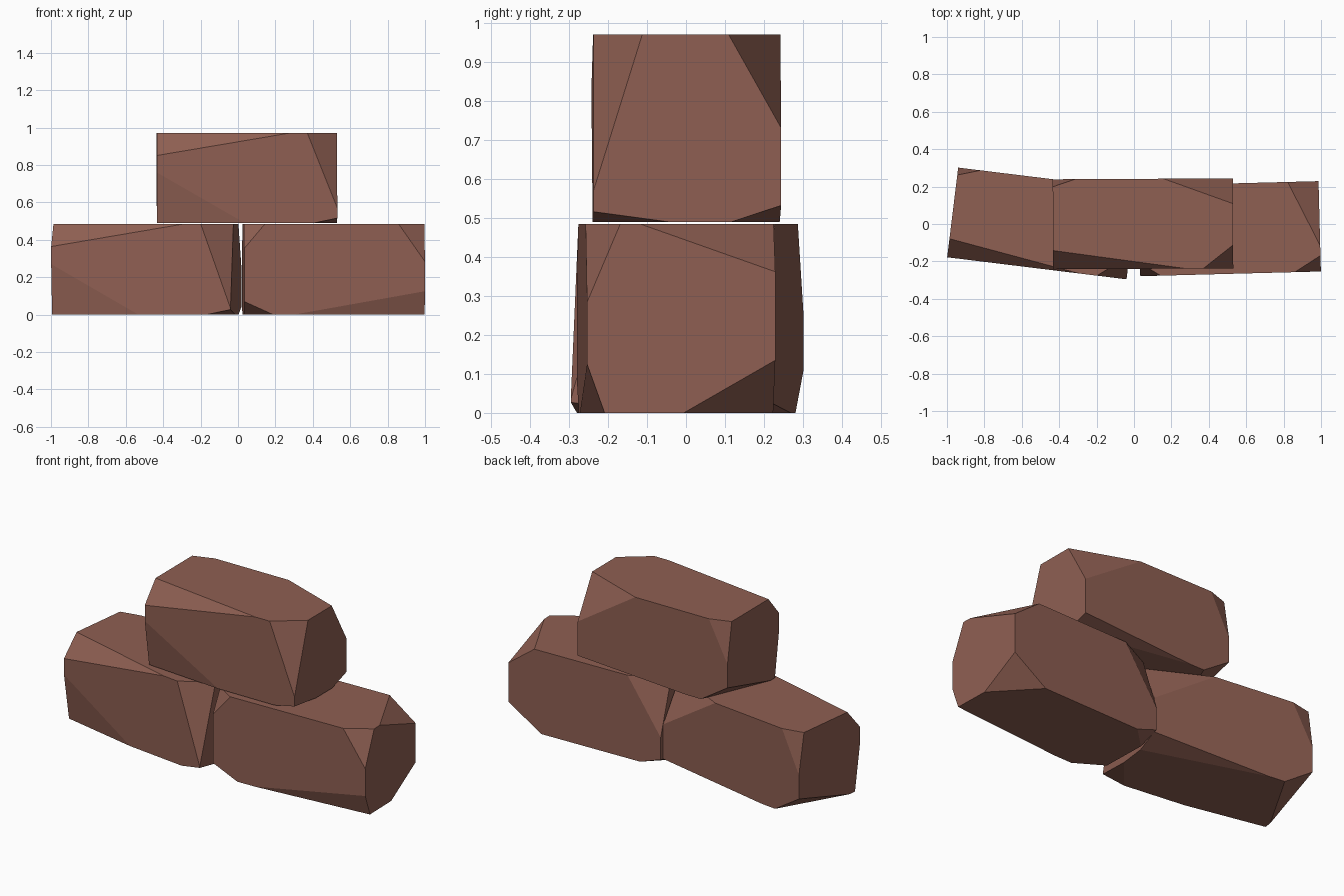
import bpy, bmesh, math

if "Cube" in bpy.data.objects:
    bpy.data.objects.remove(bpy.data.objects["Cube"])

stone_mat = bpy.data.materials.new("reddish_brown_stone")
stone_mat.diffuse_color = (0.274, 0.115, 0.085, 1.0)
stone_mat.use_nodes = True
stone_mat.node_tree.nodes["Principled BSDF"].inputs["Base Color"].default_value = stone_mat.diffuse_color


def chipped_stone(name, size, center, angle, chips):
    """Box with every corner sliced off; chips maps corner signs to cut lengths along x, y, z."""
    half = [s / 2 for s in size]
    bm = bmesh.new()
    for signs, cut in chips.items():
        for axis in range(3):
            p = [s * h for s, h in zip(signs, half)]
            p[axis] -= signs[axis] * cut[axis]
            bm.verts.new(p)
    bmesh.ops.convex_hull(bm, input=bm.verts)
    bmesh.ops.dissolve_limit(bm, angle_limit=math.radians(0.5), verts=bm.verts, edges=bm.edges)
    bmesh.ops.recalc_face_normals(bm, faces=bm.faces)
    mesh = bpy.data.meshes.new(name)
    bm.to_mesh(mesh)
    bm.free()
    mesh.materials.append(stone_mat)
    ob = bpy.data.objects.new(name, mesh)
    ob.location = center
    ob.rotation_euler.z = math.radians(angle)
    bpy.context.collection.objects.link(ob)
    return ob


# Chip pattern shared by the upper and the left stone
long_chips = {
    (-1, -1, 1): (0.71, 0.10, 0.12),
    (-1, -1, -1): (0.47, 0.04, 0.27),
    (1, -1, 1): (0.16, 0.125, 0.40),
    (1, -1, -1): (0.13, 0.20, 0.027),
    (1, 1, 1): (0.37, 0.135, 0.24),
    (1, 1, -1): (0.70, 0.13, 0.043),
    (-1, 1, 1): (0.12, 0.04, 0.235),
    (-1, 1, -1): (0.17, 0.40, 0.11),
}
left_chips = dict(long_chips)
left_chips[(1, -1, 1)] = (0.16, 0.125, 0.45)

# Chip pattern of the right stone
right_chips = {
    (-1, -1, 1): (0.11, 0.07, 0.13),
    (-1, -1, -1): (0.155, 0.10, 0.07),
    (1, -1, 1): (0.14, 0.085, 0.20),
    (1, -1, -1): (0.70, 0.045, 0.125),
    (1, 1, 1): (0.165, 0.345, 0.122),
    (1, 1, -1): (0.21, 0.235, 0.135),
    (-1, 1, 1): (0.21, 0.10, 0.31),
    (-1, 1, -1): (0.13, 0.12, 0.045),
}

chipped_stone("left_stone", (0.966, 0.483, 0.484), (-0.49, 0.003, 0.242), -7, left_chips)
chipped_stone("right_stone", (0.966, 0.483, 0.484), (0.51, -0.025, 0.242), 1.5, right_chips)
chipped_stone("upper_stone", (0.963, 0.481, 0.482), (0.048, 0.001, 0.73), 0.3, long_chips)
